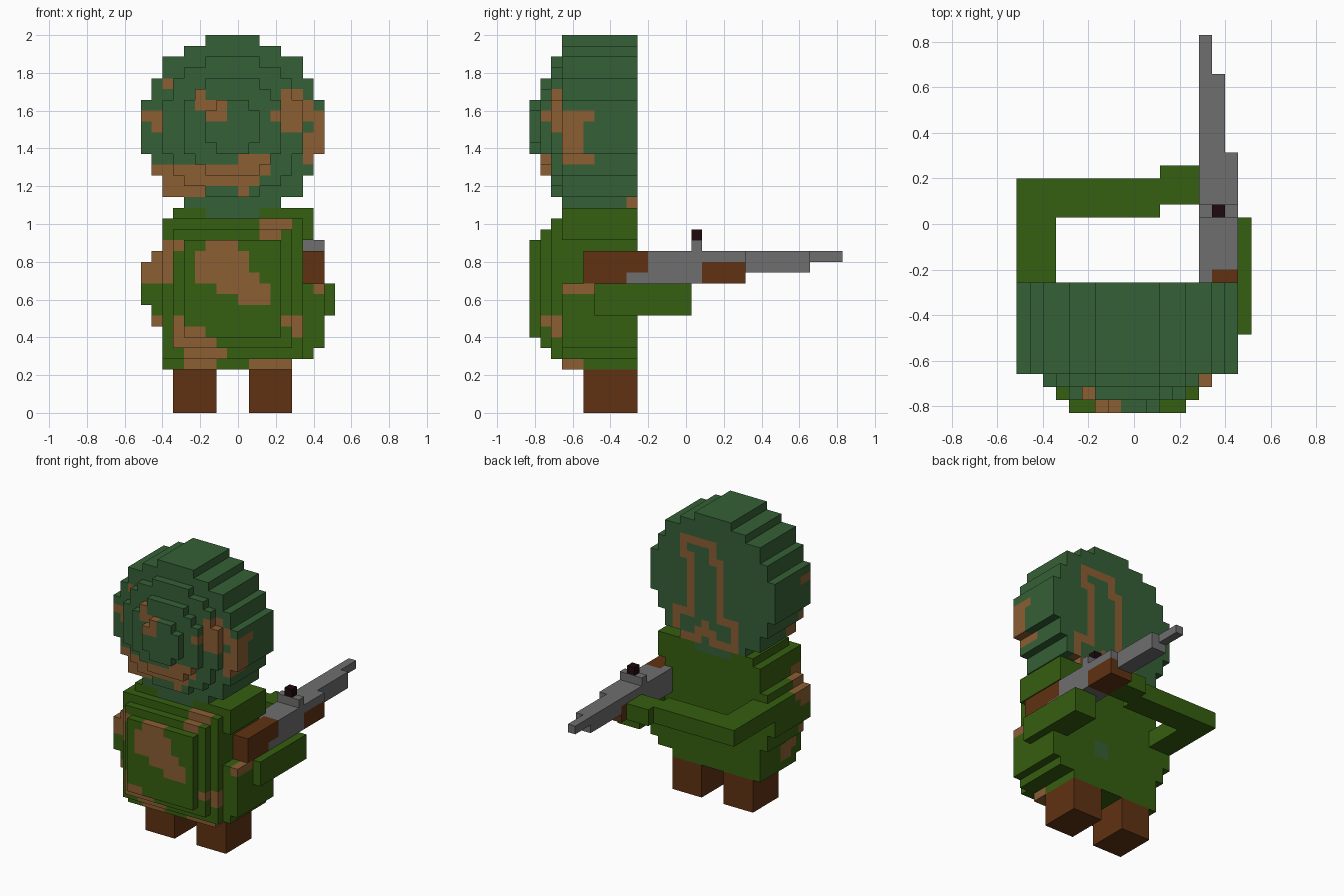
import bpy, bmesh
from mathutils import Vector

cube = bpy.data.objects.get("Cube")
if cube:
    bpy.data.objects.remove(cube, do_unlink=True)

U = 2 / 35                                  # edge length of one block
COLORS = [("helmet_green", (0.036, 0.117, 0.037)), ("uniform_green", (0.036, 0.112, 0.005)),
          ("camo_brown", (0.258, 0.112, 0.034)), ("wood_brown", (0.117, 0.032, 0.006)),
          ("gun_grey", (0.156, 0.156, 0.156)), ("sight_black", (0.013, 0.003, 0.004))]
HELMET, UNIFORM, CAMO, WOOD, GREY, BLACK = range(6)
MATS = []
for name, rgb in COLORS:
    m = bpy.data.materials.new(name)
    m.use_nodes = True
    m.diffuse_color = (*rgb, 1)
    bsdf = m.node_tree.nodes["Principled BSDF"]
    bsdf.inputs["Base Color"].default_value = (*rgb, 1)
    bsdf.inputs["Roughness"].default_value = 0.9
    MATS.append(m)

taken = set()                               # blocks already used by an earlier part


def box(part, x, y, z, color):
    """Fill a half-open range of blocks."""
    for i in range(*x):
        for j in range(*y):
            for k in range(*z):
                part[i, j, k] = color


def disc(part, diameter, y, color):
    """Fill a round layer of blocks centred on the head axis."""
    h = diameter // 2
    for a in range(-h, h + 1):
        for c in range(-h, h + 1):
            if a * a + c * c <= (diameter / 2) ** 2:
                box(part, (a - 1, a), y, (26 + c, 27 + c), color)


def paint(part, axis, last, runs, color=CAMO):
    """Recolour the outermost block along an axis; runs are (z, start, end)."""
    for z, start, end in runs:
        for p in range(start, end + 1):
            line = [b for b in part if b[2] == z and b[1 - axis] == p]
            if line:
                pick = max if last else min
                part[pick(line, key=lambda b: b[axis])] = color


def build(name, part):
    """Make a mesh from the outer faces of the blocks."""
    part = {b: c for b, c in part.items() if b not in taken}
    taken.update(part)
    bm = bmesh.new()
    for b, color in part.items():
        for axis in range(3):
            for s in (0, 1):
                n = list(b)
                n[axis] += 2 * s - 1
                if tuple(n) in part:
                    continue
                corners = []
                for du, dv in ((0, 0), (1, 0), (1, 1), (0, 1)):
                    p = list(b)
                    p[axis] += s
                    p[(axis + 1) % 3] += du
                    p[(axis + 2) % 3] += dv
                    corners.append(Vector((p[0], p[1] - 14.5, p[2])) * U)
                if s == 0:
                    corners.reverse()
                f = bm.faces.new([bm.verts.new(v) for v in corners])
                f.material_index = color
    bmesh.ops.remove_doubles(bm, verts=bm.verts, dist=0.001)
    bmesh.ops.dissolve_limit(bm, angle_limit=0.01, verts=bm.verts, edges=bm.edges,
                             delimit={'MATERIAL'})
    me = bpy.data.meshes.new(name)
    bm.to_mesh(me)
    bm.free()
    for m in MATS:
        me.materials.append(m)
    ob = bpy.data.objects.new(name, me)
    bpy.context.collection.objects.link(ob)


# Rifle: stock, receiver, fore grip, barrel, sight
stock = {}
box(stock, (6, 8), (5, 11), (13, 15), WOOD)
box(stock, (6, 8), (5, 9), (12, 13), WOOD)
build("rifle_stock", stock)

grip = {}
box(grip, (5, 8), (16, 20), (12, 14), WOOD)
build("rifle_fore_grip", grip)

rifle = {}
box(rifle, (5, 8), (10, 20), (12, 15), GREY)
box(rifle, (6, 8), (9, 10), (12, 13), GREY)
box(rifle, (5, 7), (20, 26), (13, 15), GREY)
box(rifle, (5, 6), (26, 29), (14, 15), GREY)
box(rifle, (5, 8), (15, 16), (15, 16), GREY)
build("rifle_body", rifle)

sight = {}
box(sight, (6, 7), (15, 16), (16, 17), BLACK)
build("rifle_sight", sight)

# Head: thick disc with three smaller discs stepping out in front
head = {}
disc(head, 17, (3, 10), HELMET)
for diameter, y in ((13, 2), (9, 1), (5, 0)):
    disc(head, diameter, (y, y + 1), HELMET)
paint(head, 1, False, [
    (30, -7, -7), (27, -8, -8), (26, -8, -8),
    (29, -4, -4), (28, -4, -2), (27, -3, -2),
    (29, 4, 5), (28, 4, 6), (27, 3, 7), (26, 4, 5),
    (25, 6, 6), (24, 6, 6), (23, 6, 6),
    (23, 0, 2), (22, -7, 2), (21, -7, 1), (20, -7, -4), (20, 0, 0)])
paint(head, 0, True, [(29, 2, 2), (28, 2, 2), (27, 1, 5), (26, 3, 4), (25, 3, 4),
                      (24, 3, 4), (23, 3, 5), (23, 1, 1), (22, 1, 1), (19, 9, 9)])
paint(head, 0, False, [(22, 3, 3), (21, 3, 4), (20, 3, 4), (27, 3, 4)])
# Keyhole outline on the flat side
paint(head, 1, True, [
    (31, -1, 3), (30, 3, 3), (30, -1, -1), (29, 2, 3), (29, -2, -1)]
    + [(z, x, x) for z in range(23, 29) for x in (2, -2)]
    + [(22, 2, 4), (22, -4, -2), (21, 4, 4), (21, 0, 0), (21, -4, -4),
       (20, 4, 4), (20, -1, 1), (20, -4, -4), (19, 1, 3), (19, -4, -1)])
build("head", head)

# Torso: rows of the thick slab, then three pack layers
torso = {}
for z0, z1, left, right in ((4, 5, -7, 5), (5, 6, -7, 7), (6, 8, -7, 8), (8, 10, -8, 8),
                            (10, 12, -9, 8), (12, 14, -9, 6), (14, 15, -8, 6),
                            (15, 16, -7, 6), (16, 18, -7, 7), (18, 19, -6, 7)):
    box(torso, (left, right), (3, 10), (z0, z1), UNIFORM)
for i in range(3):
    box(torso, (i - 7, 6 - i), (2 - i, 3 - i), (5 + i, 18 - i), UNIFORM)
paint(torso, 1, False, [
    (15, -3, -1), (14, -4, 0), (13, -4, 0), (12, -4, 1), (11, -2, 2), (10, 0, 2),
    (17, 2, 4), (16, 2, 3), (15, -7, -6), (14, -8, -7), (13, -9, -7), (12, -9, -7),
    (8, -8, -8), (8, -6, -6), (7, -6, -4), (6, -6, -3), (5, -5, -2), (4, -5, -3),
    (8, 4, 5), (7, 5, 5), (4, 1, 3)])
paint(torso, 0, True, [(11, 3, 5), (8, 1, 2), (7, 2, 2), (4, 3, 4)])
paint(torso, 0, False, [(15, 2, 3), (14, 3, 4), (13, 3, 5), (12, 3, 4),
                        (7, 3, 4), (6, 3, 5), (5, 4, 5)])
paint(torso, 1, True, [(9, 0, 1), (8, 0, 1)], HELMET)
build("torso", torso)

# Arms holding the rifle
arm = {}
box(arm, (6, 9), (6, 15), (9, 12), UNIFORM)
build("left_arm", arm)

arm = {}
box(arm, (-9, -6), (10, 18), (12, 14), UNIFORM)
box(arm, (-9, 2), (15, 18), (12, 14), UNIFORM)
box(arm, (2, 5), (16, 19), (12, 14), UNIFORM)
build("right_arm", arm)

# Legs
for name, x in (("right_leg", -6), ("left_leg", 1)):
    leg = {}
    box(leg, (x, x + 4), (5, 10), (0, 4), WOOD)
    build(name, leg)
